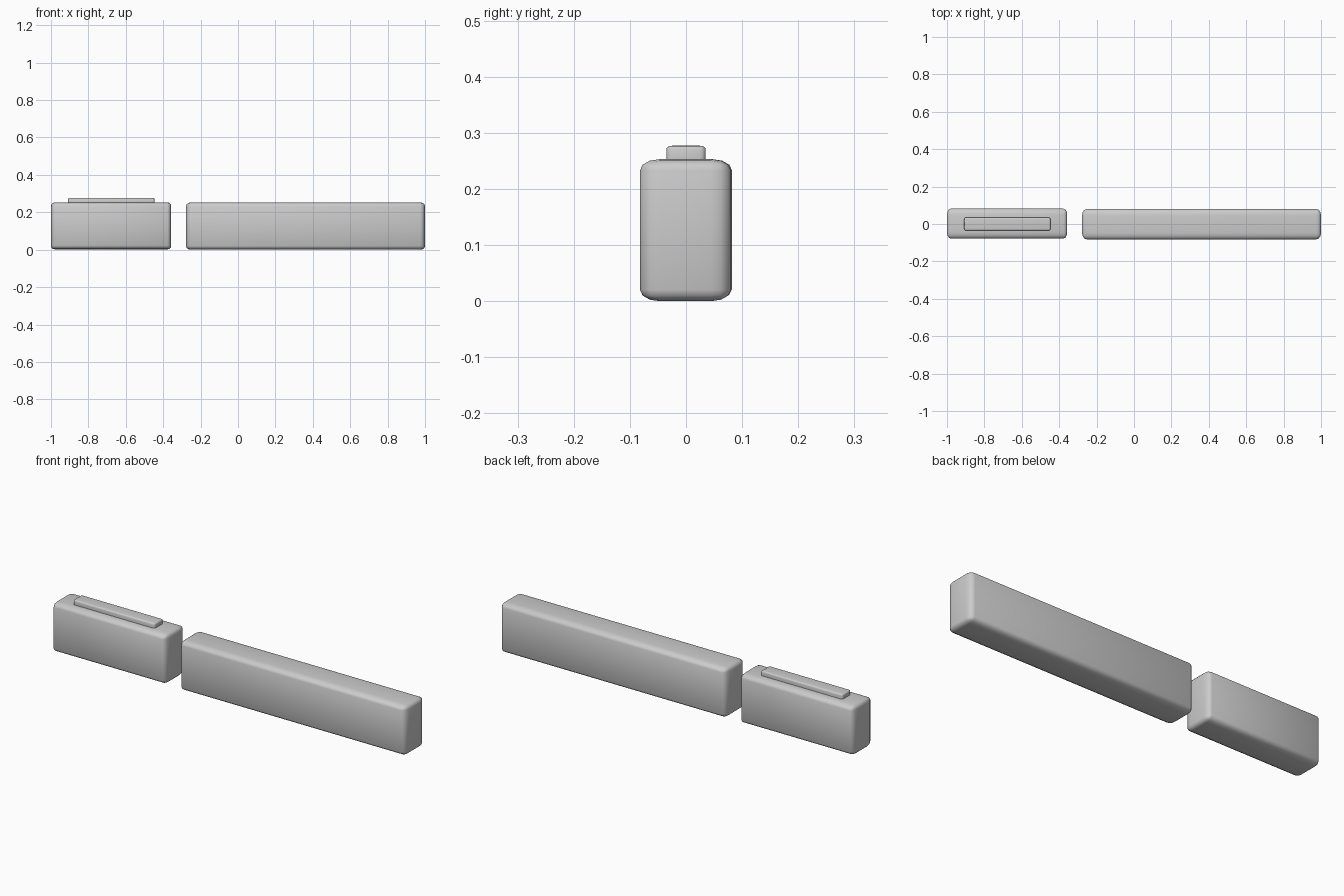
import bpy, bmesh

if "Cube" in bpy.data.objects:
    bpy.data.objects.remove(bpy.data.objects["Cube"])


def soft_box(name, lo, hi, radii, segments=3):
    """Rounded box between two corners, with its own corner radius per axis."""
    bm = bmesh.new()
    bmesh.ops.create_cube(bm, size=1)
    # Bevel by one unit in a stretched space, then scale back to real size
    for v in bm.verts:
        for i in range(3):
            v.co[i] *= (hi[i] - lo[i]) / radii[i]
    bmesh.ops.bevel(bm, geom=bm.edges[:], offset=1, segments=segments,
                    profile=0.5, affect='EDGES', clamp_overlap=True)
    for v in bm.verts:
        for i in range(3):
            v.co[i] *= radii[i]
    for f in bm.faces:
        f.smooth = True
    mesh = bpy.data.meshes.new(name)
    bm.to_mesh(mesh)
    bm.free()
    obj = bpy.data.objects.new(name, mesh)
    obj.location = [(a + b) / 2 for a, b in zip(lo, hi)]
    bpy.context.collection.objects.link(obj)
    return obj


# Short block, long block and the raised strip on the short one
soft_box("short_block", (-1.0, -0.078, 0.002), (-0.357, 0.082, 0.253), (0.02, 0.035, 0.02))
soft_box("long_block", (-0.278, -0.082, 0.0), (1.0, 0.08, 0.253), (0.025, 0.035, 0.02))
soft_box("top_strip", (-0.908, -0.035, 0.235), (-0.447, 0.035, 0.277), (0.009, 0.01, 0.006))
